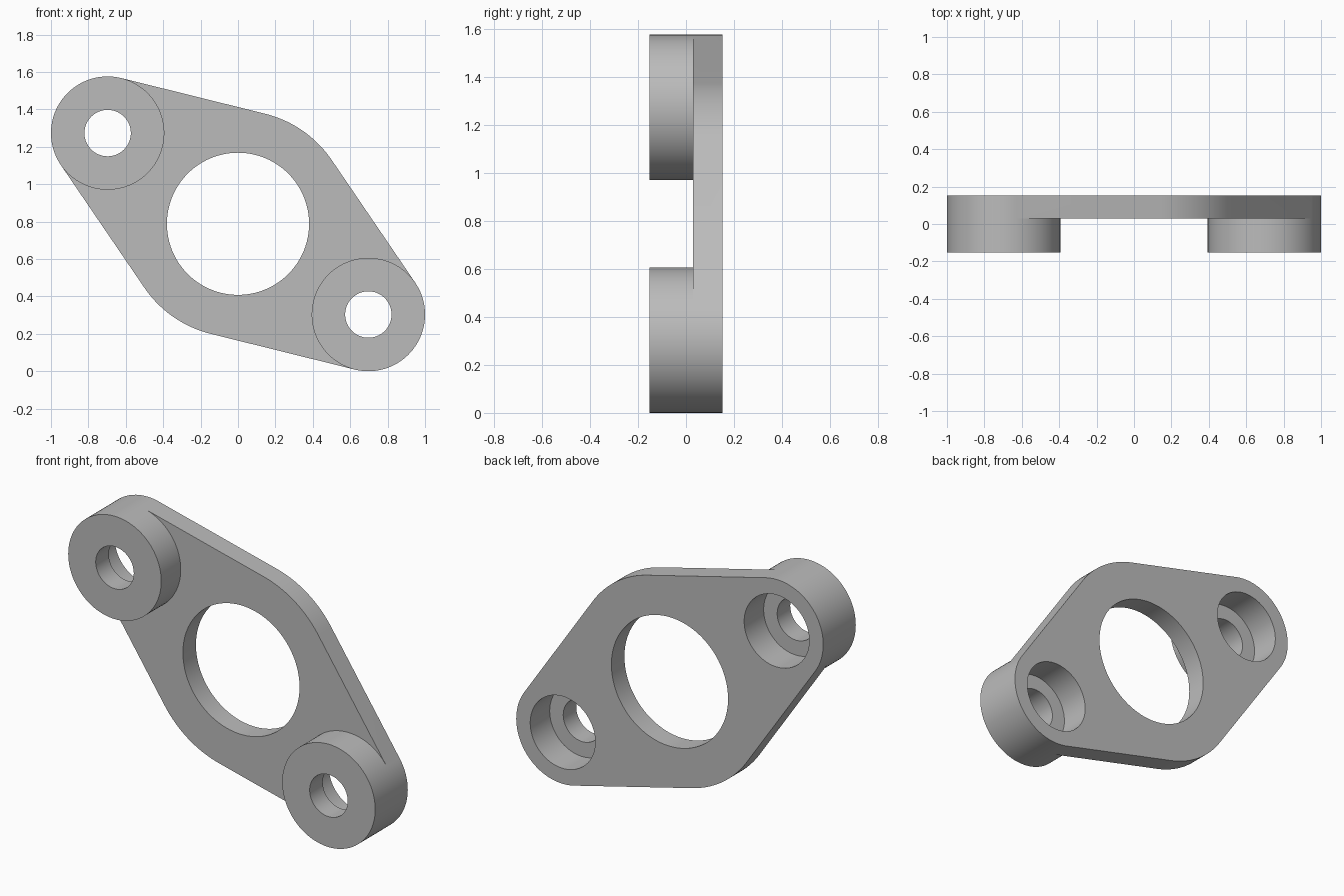
import bpy, bmesh
from math import atan2, acos, hypot, cos, sin, pi

cube = bpy.data.objects.get("Cube")
if cube:
    bpy.data.objects.remove(cube)

# Main dimensions
BOSS_X, BOSS_Z, MID_Z = 0.697, -0.485, 0.788   # boss offset from the middle
HUB_R, BOSS_R = 0.606, 0.303
BORE_R, BOLT_R, RECESS_R = 0.38, 0.124, 0.212
FRONT, FLOOR, STEP, BACK = -0.1515, -0.03, 0.03, 0.1515

aim = atan2(BOSS_Z, BOSS_X)
tangent = acos((HUB_R - BOSS_R) / hypot(BOSS_X, BOSS_Z))
bm = bmesh.new()


def arc(cx, cz, r, start, end, steps):
    return [(cx + r * cos(start + (end - start) * i / steps),
             cz + r * sin(start + (end - start) * i / steps))
            for i in range(steps + 1)]


def circle(cx, cz, r, steps=96):
    return arc(cx, cz, r, 0, 2 * pi, steps)[:-1]


def ring(points, y):
    return [bm.verts.new((x, y, z + MID_Z)) for x, z in points]


def wall(points, y0, y1):
    a, b = ring(points, y0), ring(points, y1)
    for i in range(len(a)):
        j = (i + 1) % len(a)
        bm.faces.new((a[i], a[j], b[j], b[i]))


def cap(loops, y):
    edges = []
    for points in loops:
        v = ring(points, y)
        edges += [bm.edges.new((v[i - 1], v[i])) for i in range(len(v))]
    bmesh.ops.triangle_fill(bm, edges=edges, use_beauty=True, normal=(0, 1, 0))


# Plate outlines: the full one, and the front one cut back around the bosses
outline, front_outline, recesses = [], [], []
for side, turn in ((1, 0), (-1, pi)):
    cx, cz, mid = side * BOSS_X, side * BOSS_Z, aim + turn
    lo, hi = mid - tangent, mid + tangent
    outer = arc(cx, cz, BOSS_R, lo, hi, 40)
    inner = arc(cx, cz, BOSS_R, lo, hi - 2 * pi, 60)
    hub = arc(0, 0, HUB_R, hi, mid + pi - tangent, 24)
    outline += outer + hub
    front_outline += inner + hub

    # Boss: outer wall, front face, bolt hole and recess open to the back
    rim = outer + inner[-2:0:-1]
    bolt, recess = circle(cx, cz, BOLT_R), circle(cx, cz, RECESS_R)
    wall(rim, FRONT, STEP)
    cap([rim, bolt], FRONT)
    wall(bolt, FRONT, FLOOR)
    cap([bolt, recess], FLOOR)
    wall(recess, FLOOR, BACK)
    recesses.append(recess)

# Plate with the central bore
bore = circle(0, 0, BORE_R, 128)
wall(outline, STEP, BACK)
wall(bore, STEP, BACK)
cap([front_outline, bore], STEP)
cap([outline, bore] + recesses, BACK)

bmesh.ops.remove_doubles(bm, verts=bm.verts[:], dist=0.0001)
bmesh.ops.recalc_face_normals(bm, faces=bm.faces[:])
mesh = bpy.data.meshes.new("flange_bracket")
bm.to_mesh(mesh)
bm.free()

# Plain grey material
grey = bpy.data.materials.new("plain_grey")
grey.use_nodes = True
colour = (0.5, 0.5, 0.5, 1)
grey.diffuse_color = colour
grey.node_tree.nodes["Principled BSDF"].inputs["Base Color"].default_value = colour
mesh.materials.append(grey)

bracket = bpy.data.objects.new("flange_bracket", mesh)
bpy.context.collection.objects.link(bracket)
bpy.ops.object.select_all(action='DESELECT')
bracket.select_set(True)
bpy.context.view_layer.objects.active = bracket
bpy.ops.object.shade_smooth_by_angle()
